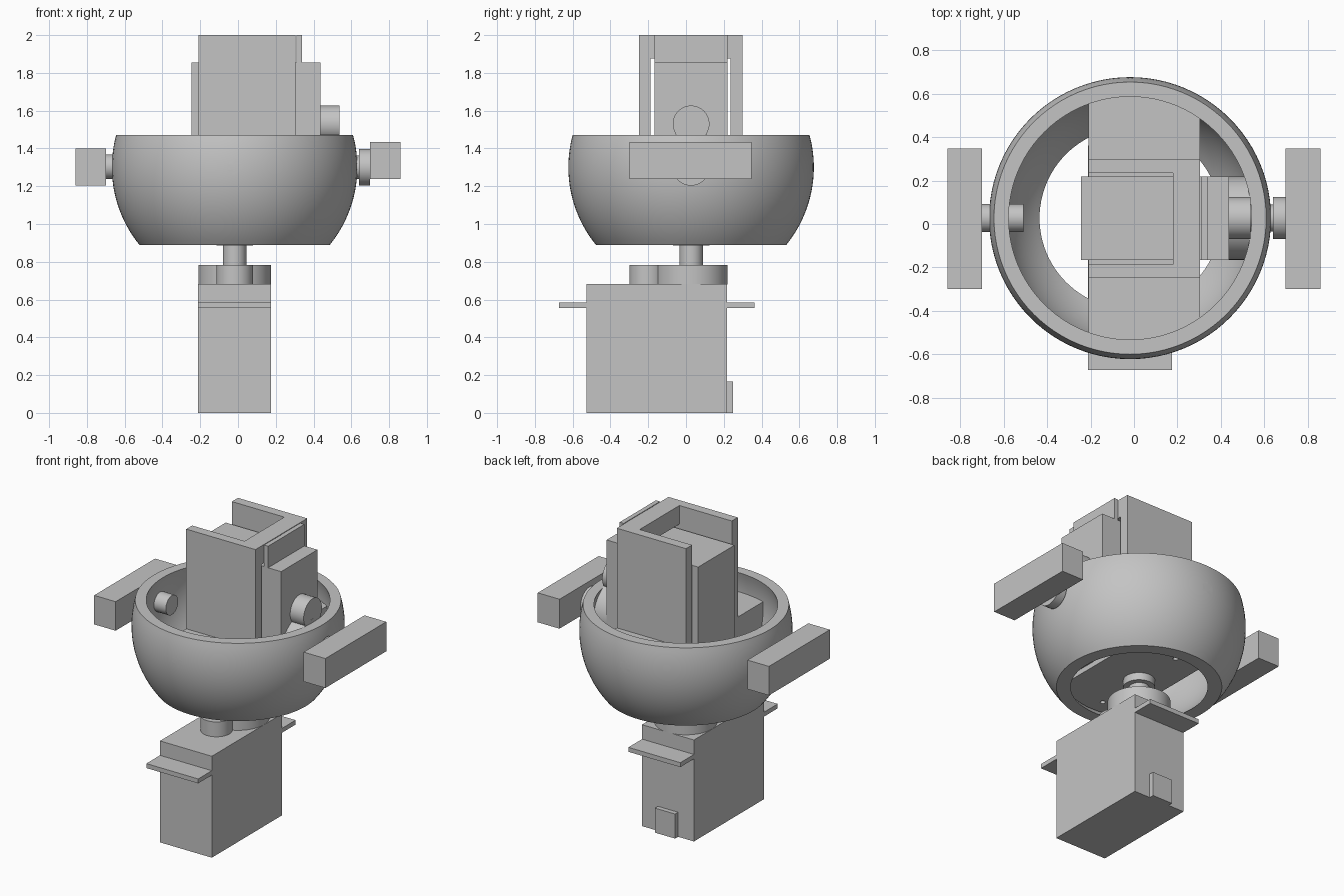
import bpy
import bmesh
import math
from mathutils import Matrix, Vector

cube = bpy.data.objects.get("Cube")
if cube:
    bpy.data.objects.remove(cube, do_unlink=True)

# One plain grey for everything
COLOR = (0.55, 0.55, 0.55, 1.0)
grey = bpy.data.materials.new("plain grey")
grey.use_nodes = True
grey.diffuse_color = COLOR
bsdf = next(n for n in grey.node_tree.nodes if n.type == "BSDF_PRINCIPLED")
bsdf.inputs["Base Color"].default_value = COLOR

CENTRE = Vector((-0.018, 0.027, 1.30))
IDENTITY = Matrix.Identity(4)


def make(name, bm, matrix=IDENTITY):
    bm.transform(matrix)
    bmesh.ops.recalc_face_normals(bm, faces=bm.faces)
    mesh = bpy.data.meshes.new(name)
    bm.to_mesh(mesh)
    bm.free()
    mesh.materials.append(grey)
    obj = bpy.data.objects.new(name, mesh)
    bpy.context.collection.objects.link(obj)
    return obj


def box(name, x, y, z, matrix=IDENTITY):
    """Box from three (low, high) ranges."""
    bm = bmesh.new()
    bmesh.ops.create_cube(bm, size=1)
    for v in bm.verts:
        for i, (low, high) in enumerate((x, y, z)):
            v.co[i] = high if v.co[i] > 0 else low
    return make(name, bm, matrix)


def rod(name, start, end, radius, matrix=IDENTITY, segments=48):
    """Cylinder between two points."""
    start, end = Vector(start), Vector(end)
    axis = end - start
    bm = bmesh.new()
    bmesh.ops.create_cone(bm, cap_ends=True, segments=segments, radius1=radius,
                          radius2=radius, depth=axis.length)
    place = Matrix.Translation((start + end) / 2) @ axis.to_track_quat("Z", "Y").to_matrix().to_4x4()
    return make(name, bm, matrix @ place)


def boolean(target, operation, cutter):
    """Apply a boolean and discard the cutter."""
    mod = target.modifiers.new(operation, "BOOLEAN")
    mod.operation, mod.solver, mod.object = operation, "EXACT", cutter
    bpy.context.view_layer.update()
    graph = bpy.context.evaluated_depsgraph_get()
    mesh = bpy.data.meshes.new_from_object(target.evaluated_get(graph))
    target.modifiers.clear()
    target.data = mesh
    bpy.data.objects.remove(cutter, do_unlink=True)


def bowl_profile(radius, z_low, z_high, steps):
    """Arc of a sphere between two heights, as (radius, z) pairs."""
    a, b = math.asin(z_low / radius), math.asin(z_high / radius)
    return [(radius * math.cos(a + (b - a) * i / steps),
             radius * math.sin(a + (b - a) * i / steps)) for i in range(steps + 1)]


# Open bowl: spherical band with an even wall
LOW, HIGH, SEGMENTS = -0.41, 0.17, 96
loop = bowl_profile(0.65, LOW, HIGH, 20) + bowl_profile(0.585, LOW, HIGH, 20)[::-1]
bm = bmesh.new()
rings = []
for i in range(SEGMENTS):
    t = 2 * math.pi * i / SEGMENTS
    rings.append([bm.verts.new((r * math.cos(t), r * math.sin(t), z)) for r, z in loop])
for i in range(SEGMENTS):
    a, b = rings[i], rings[(i + 1) % SEGMENTS]
    for j in range(len(loop)):
        k = (j + 1) % len(loop)
        bm.faces.new((a[j], b[j], b[k], a[k]))
bowl = make("bowl", bm, Matrix.Translation(CENTRE))
boolean(bowl, "DIFFERENCE", rod("screw_cutter", CENTRE + Vector((0, -1, 0)),
                                CENTRE + Vector((0, 1, 0)), 0.035, segments=32))

# Inner frame: slab trimmed to the bowl, with a tower that holds the upper motor
bm = bmesh.new()
bmesh.ops.create_uvsphere(bm, u_segments=96, v_segments=48, radius=0.58)
frame = make("inner_frame", bm, Matrix.Translation(CENTRE))
boolean(frame, "INTERSECT", box("trim", (-0.21, 0.305), (-1, 1), (0.935, 1.33)))
boolean(frame, "UNION", box("tower", (-0.21, 0.305), (-0.25, 0.30), (1.2, 2.0)))
boolean(frame, "DIFFERENCE", box("pocket", (-1, 1), (-0.187, 0.235), (1.07, 1.875)))
boolean(frame, "DIFFERENCE", box("slot", (-1, 0.18), (-0.187, 0.235), (1.8, 2.2)))
for side in (-1, 1):
    pilot = [CENTRE + Vector((0, side * d, 0)) for d in (0.4, 0.8)]
    boolean(frame, "DIFFERENCE", rod("pilot", *pilot, 0.018, segments=24))
    hole = [CENTRE + Vector((0, side * 0.345, h)) for h in (-0.5, -0.3)]
    boolean(frame, "DIFFERENCE", rod("hole", *hole, 0.016, segments=24))


def motor(prefix, m):
    """Geared motor with its output axis along local z."""
    w = 0.193
    box(prefix + "_motor_body", (-w, w), (-0.555, 0.19), (0, 0.682), m)
    box(prefix + "_motor_front_flange", (-w, w), (-0.70, -0.555), (0.555, 0.585), m)
    box(prefix + "_motor_back_flange", (-w, w), (0.19, 0.335), (0.555, 0.585), m)
    box(prefix + "_motor_cable_tab", (-0.075, 0.075), (0.19, 0.222), (0, 0.165), m)
    rod(prefix + "_motor_gear_case", (0, 0, 0.68), (0, 0, 0.783), 0.192, m, 64)
    rod(prefix + "_motor_idler_case", (0, -0.23, 0.68), (0, -0.23, 0.782), 0.097, m)
    rod(prefix + "_motor_shaft", (0, 0, 0.78), (0, 0, 0.89), 0.062, m)
    rod(prefix + "_motor_horn", (0, 0, 0.885), (0, 0, 0.945), 0.097, m)


# Base motor upright, upper motor turned to drive the +x arm
motor("base", Matrix.Translation((CENTRE.x, CENTRE.y, 0)))
turn = Matrix(((0, 0, 1), (-1, 0, 0), (0, -1, 0))).to_4x4()
motor("upper", Matrix.Translation((-0.245, CENTRE.y, CENTRE.z)) @ turn)

# Side arms and the free pivot on the -x side
box("left_arm", (0.698, 0.86), (-0.30, 0.347), (1.237, 1.435))
box("right_arm", (-0.86, -0.70), (-0.30, 0.347), (1.205, 1.40))
rod("right_pivot", (-0.71, CENTRE.y, 1.303), (-0.51, CENTRE.y, 1.303), 0.065)

# Smooth the curved faces and keep the edges crisp
bpy.ops.object.select_all(action="DESELECT")
for obj in bpy.context.collection.objects:
    if obj.type == "MESH" and grey.name in obj.data.materials:
        obj.select_set(True)
        bpy.context.view_layer.objects.active = obj
bpy.ops.object.shade_smooth_by_angle(angle=math.radians(30))
